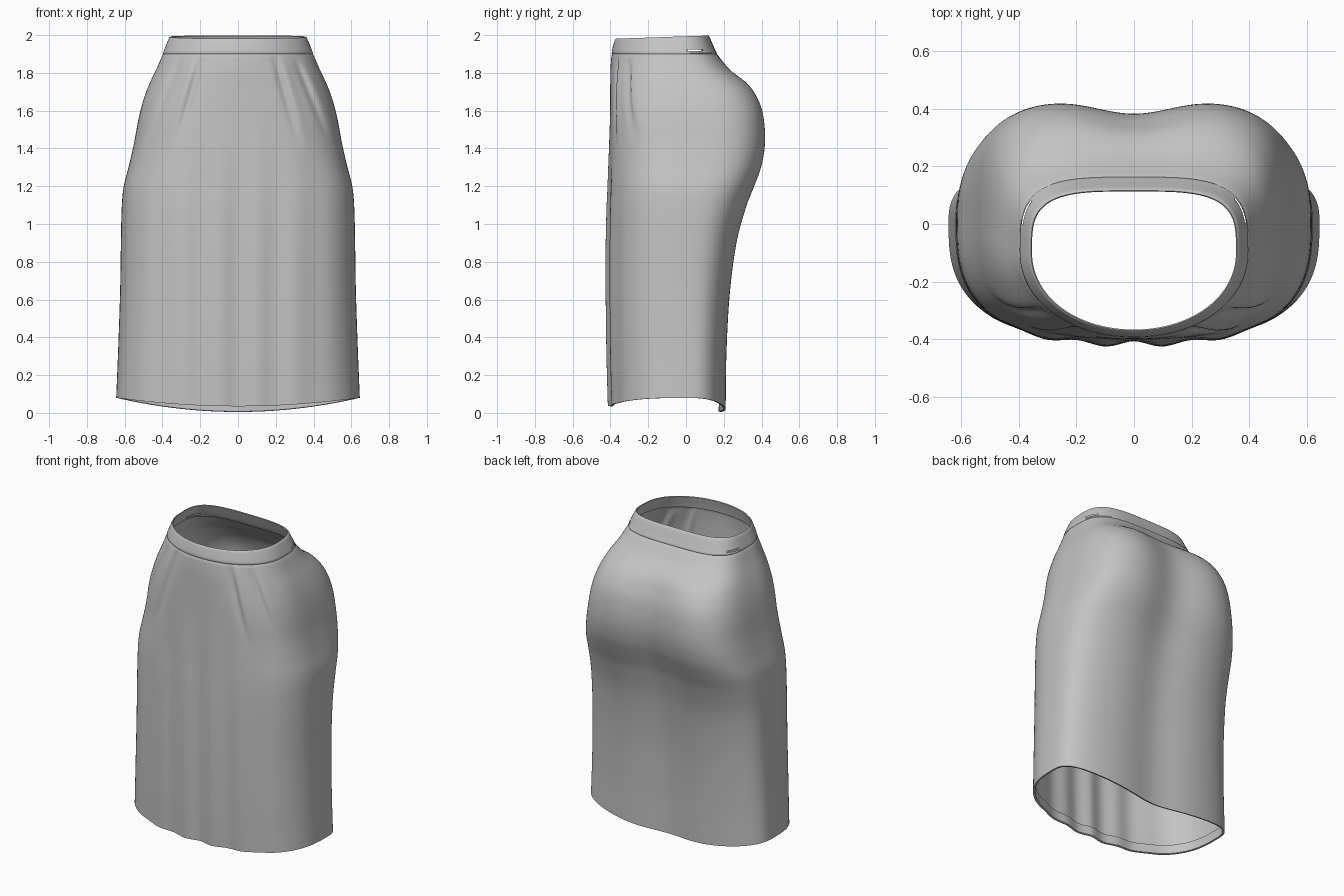
import bpy, bmesh, math

cube = bpy.data.objects.get("Cube")
if cube:
    bpy.data.objects.remove(cube, do_unlink=True)

COLUMNS = 256

# Silhouette: height, half width, front depth, back depth
PROFILE = [
    (0.08, 0.645, 0.405, 0.22), (0.35, 0.634, 0.413, 0.225),
    (0.65, 0.624, 0.417, 0.245), (0.9, 0.62, 0.417, 0.28),
    (1.1, 0.615, 0.414, 0.335), (1.2, 0.605, 0.411, 0.375),
    (1.3, 0.58, 0.409, 0.412), (1.42, 0.552, 0.406, 0.434),
    (1.55, 0.528, 0.403, 0.43), (1.65, 0.503, 0.402, 0.405),
    (1.74, 0.47, 0.401, 0.345), (1.82, 0.432, 0.4, 0.235),
    (1.9, 0.398, 0.393, 0.165), (1.99, 0.362, 0.375, 0.12),
]


def smooth(a, b, v):
    t = max(0, min(1, (v - a) / (b - a)))
    return t * t * (3 - 2 * t)


def mix(a, b, t):
    return a + (b - a) * t


def slope(i, k):
    lo, hi = max(i - 1, 0), min(i + 1, len(PROFILE) - 1)
    return (PROFILE[hi][k] - PROFILE[lo][k]) / (PROFILE[hi][0] - PROFILE[lo][0])


def silhouette(z):
    """Smoothly interpolated half width, front depth and back depth."""
    i = 0
    while i < len(PROFILE) - 2 and z > PROFILE[i + 1][0]:
        i += 1
    p, q = PROFILE[i], PROFILE[i + 1]
    h = q[0] - p[0]
    t = (z - p[0]) / h
    b = t * t * (3 - 2 * t)
    return [mix(p[k], q[k], b) + h * (t * (1 - t) ** 2 * slope(i, k)
            - t * t * (1 - t) * slope(i + 1, k)) for k in (1, 2, 3)]


def dart(x, z, top_x, low_x, top_z, low_z):
    """Pressed fold running down and outward from the waist."""
    u = (top_z - z) / (top_z - low_z)
    if not 0 < u < 1:
        return 0
    d = abs(x) - mix(top_x, low_x, u)
    strength = math.sin(math.pi * u ** 0.7)
    return strength * (0.014 * math.exp(-(d / 0.018) ** 2)
                       - 0.008 * math.exp(-((d - 0.04) / 0.025) ** 2))


def section_point(angle, z, offset):
    width, front, back = [v + offset for v in silhouette(z)]
    waist = smooth(1.5, 1.95, z)
    middle = mix(0, -0.1, waist)
    c, s = math.cos(angle), math.sin(angle)
    if s < 0:
        n, depth = mix(2.8, 2.05, waist), front + middle
    else:
        n, depth = mix(3.0, 3.6, smooth(0.9, 1.4, z)), back - middle
    r = (abs(c) ** n + abs(s) ** n) ** (-1 / n)
    x, y = width * r * c, middle + depth * r * s
    if s < 0:
        # soft vertical folds and waist darts
        facing = smooth(0.2, 0.8, -s)
        wave = 0.01 * (1 - smooth(0.8, 1.7, z)) * math.exp(-(x / 0.4) ** 2)
        y -= facing * wave * math.cos(math.tau * (abs(x) - 0.1) / 0.21)
        y += dart(x, z, 0.19, 0.33, 1.895, 1.4)
        y += dart(x, z, 0.3, 0.49, 1.88, 1.42)
    else:
        # hollow down the middle of the back
        hollow = mix(0.035, 0.052, smooth(0.8, 1.3, z)) * (1 - smooth(1.65, 1.88, z))
        y -= hollow * math.exp(-(x / 0.19) ** 2) * smooth(0, 0.6, s)
    # dipping hem and tilted waist
    drop = mix(0.045, 0.075, smooth(-0.5, 0.5, s))
    z -= drop * max(0, 1 - (x / 0.645) ** 2) * (1 - smooth(0.08, 0.6, z))
    z += 0.009 * s * smooth(1.91, 1.99, z)
    return x, y, z


def loft(name, rings, material, is_hole=None):
    bm = bmesh.new()
    rows = [[bm.verts.new(section_point(math.tau * i / COLUMNS, z, off))
             for i in range(COLUMNS)] for z, off in rings]
    for (z0, _), (z1, _), low, high in zip(rings, rings[1:], rows, rows[1:]):
        for i in range(COLUMNS):
            j = (i + 1) % COLUMNS
            if is_hole and is_hole((z0 + z1) / 2, low[i].co):
                continue
            bm.faces.new((low[i], low[j], high[j], high[i]))
    mesh = bpy.data.meshes.new(name)
    bm.to_mesh(mesh)
    bm.free()
    mesh.materials.append(material)
    obj = bpy.data.objects.new(name, mesh)
    bpy.context.collection.objects.link(obj)
    bpy.ops.object.select_all(action='DESELECT')
    obj.select_set(True)
    bpy.context.view_layer.objects.active = obj
    bpy.ops.object.shade_smooth_by_angle(angle=math.radians(50))
    return obj


grey = bpy.data.materials.new("grey cloth")
grey.use_nodes = True
colour = (0.55, 0.55, 0.55, 1)
grey.diffuse_color = colour
grey.node_tree.nodes["Principled BSDF"].inputs["Base Color"].default_value = colour

# Skirt body with a narrow hem turned inside
hem = [(0.14, -0.012), (0.083, -0.012), (0.08, -0.006)]
heights = [mix(0.08, 1.88, i / 72) for i in range(73)]
body = hem + [(z, 0) for z in heights] + [(1.892, 0), (1.9, -0.003)]
loft("skirt_body", body, grey)

# Waistband folded over at the top
outer = [(1.9, -0.003), (1.904, 0.001), (1.915, 0.002), (1.924, 0.002),
         (1.95, 0.002), (1.975, 0.001), (1.986, 0)]
inner = [(z, -0.009) for z in (1.986, 1.95, 1.924, 1.915, 1.9)]


def belt_slot(z, point):
    return 1.915 < z < 1.924 and 0 < point.y < 0.085


loft("waistband", outer + [(1.99, -0.004)] + inner, grey, belt_slot)
